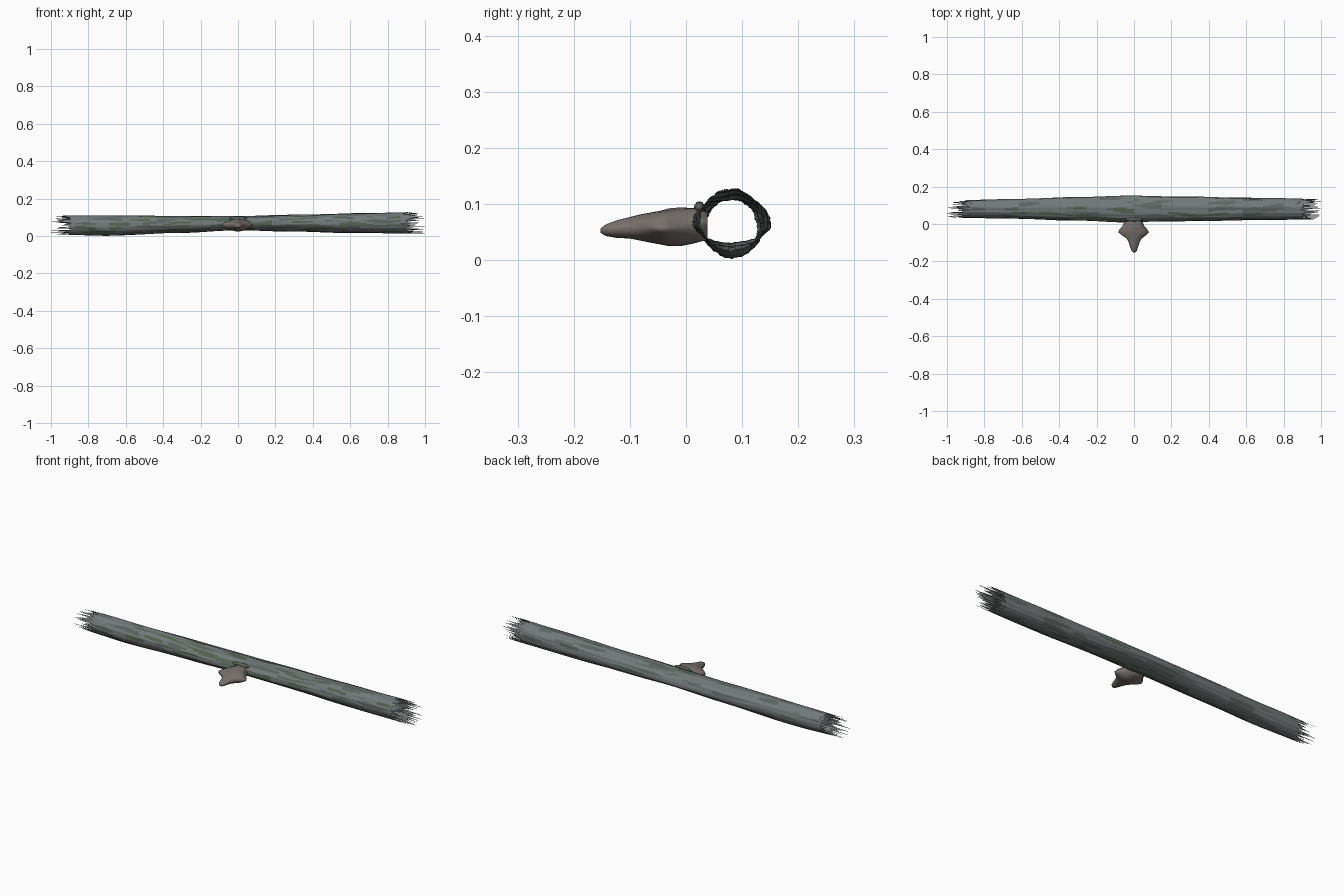
import bpy, bmesh, math, random
from mathutils import noise, Vector

if "Cube" in bpy.data.objects:
    bpy.data.objects.remove(bpy.data.objects["Cube"])
random.seed(4)


def material(name, col):
    m = bpy.data.materials.new(name)
    m.diffuse_color = (*col, 1)
    m.use_nodes = True
    m.node_tree.nodes["Principled BSDF"].inputs["Base Color"].default_value = m.diffuse_color
    return m


BARK = material("weathered_bark", (0.17, 0.19, 0.19))
DARK = material("damp_bark", (0.11, 0.13, 0.12))
MOSS = material("moss", (0.09, 0.125, 0.085))
WOOD = material("bare_wood", (0.19, 0.165, 0.155))


def finish(name, bm, mats, fix=False):
    if fix:
        bmesh.ops.recalc_face_normals(bm, faces=bm.faces)
    me = bpy.data.meshes.new(name)
    bm.to_mesh(me)
    bm.free()
    for m in mats:
        me.materials.append(m)
    for p in me.polygons:
        p.use_smooth = True
    ob = bpy.data.objects.new(name, me)
    bpy.context.collection.objects.link(ob)
    return ob


def lerp_table(table, t):
    t = max(table[0][0], min(table[-1][0], t))
    for a, b in zip(table, table[1:]):
        if t <= b[0]:
            f = (t - a[0]) / (b[0] - a[0])
            f = f * f * (3 - 2 * f)
            return [p + (q - p) * f for p, q in zip(a[1:], b[1:])]


# Hollow trunk outline: x, y low, y high, z low, z high
TRUNK = [(-1.0, .035, .126, .008, .108), (-.7, .030, .134, .003, .110),
         (-.3, .018, .146, .018, .108), (0, .010, .153, .031, .107),
         (.3, .016, .148, .024, .114), (.7, .022, .141, .016, .123),
         (1.0, .026, .134, .014, .129)]
N = 72
ridge = [random.uniform(-.035, .025) for _ in range(N)]


def shell(x, k):
    y0, y1, z0, z1 = lerp_table(TRUNK, x)
    a = 2 * math.pi * k / N
    c, s = math.cos(a), math.sin(a)
    r = .99 + ridge[int(k) % N] + .04 * noise.noise(Vector((x * 5, c * 2, s * 2)))
    return ((x, (y0 + y1) / 2 + (y1 - y0) / 2 * r * c,
             (z0 + z1) / 2 + (z1 - z0) / 2 * r * s))


bm = bmesh.new()
xs = [-.87 + 1.74 * i / 48 for i in range(49)]
rings = [[bm.verts.new(shell(x, k)) for k in range(N)] for x in xs]
for i in range(48):
    for k in range(N):
        j = (k + 1) % N
        f = bm.faces.new((rings[i][k], rings[i][j], rings[i + 1][j], rings[i + 1][k]))
        a = 2 * math.pi * k / N
        n = noise.noise(Vector((xs[i] * 6, math.cos(a) * 2.5, math.sin(a) * 2.5 + 7)))
        front = -math.cos(a) * .25 - abs(xs[i]) * .25
        f.material_index = 2 if n + front > .28 else (1 if n < -.28 else 0)

# Splintered ends: tapering fibres of random length continuing the shell
for side, ring in ((-1, rings[0]), (1, rings[-1])):
    for k in range(N):
        tip = random.choice((.91, .94, .96, .99)) + random.uniform(-.025, .01)
        mid = .87 + (tip - .87) * .6
        a, b = ring[k], ring[(k + 1) % N]

        def between(x, t):
            p, q = Vector(shell(side * x, k)), Vector(shell(side * x, (k + 1) % N))
            return bm.verts.new(p.lerp(q, t))
        m0, m1 = between(mid, .06), between(mid, .94)
        t0, t1 = between(tip, .3), between(tip, .65)
        for quad in ((a, b, m1, m0), (m0, m1, t1, t0)):
            bm.faces.new(quad if side > 0 else quad[::-1])
finish("hollow_trunk", bm, [BARK, DARK, MOSS], True)

# Broken branch stub: y, half width, z low, z high
STUB = [(.038, .045, .035, .090), (.015, .048, .029, .095), (-.01, .060, .027, .093),
        (-.03, .076, .028, .091), (-.045, .083, .030, .088), (-.06, .066, .032, .085),
        (-.08, .038, .034, .081), (-.10, .028, .037, .076), (-.125, .021, .040, .070),
        (-.143, .015, .044, .064), (-.152, .006, .049, .057)]
M = 28
bm = bmesh.new()
rings = []
for y, w, z0, z1 in STUB:
    ring = []
    for k in range(M):
        a = 2 * math.pi * k / M
        c, s = math.cos(a), math.sin(a)
        r = 1 + .16 * noise.noise(Vector((c * 1.6, y * 25, s * 1.6)))
        pinch = 1 - .35 * abs(c) ** 3 * min(1, w / .08)   # flatten the side prongs
        ring.append(bm.verts.new((w * c * r, y, (z0 + z1) / 2 + (z1 - z0) / 2 * s * r * pinch)))
    rings.append(ring)
for r0, r1 in zip(rings, rings[1:]):
    for k in range(M):
        j = (k + 1) % M
        bm.faces.new((r0[k], r0[j], r1[j], r1[k]))
bm.faces.new(rings[-1])
bm.faces.new(rings[0])
stub = finish("branch_stub", bm, [WOOD], True)

# Small bark knot above the stub
bm = bmesh.new()
bmesh.ops.create_icosphere(bm, subdivisions=2, radius=1)
for v in bm.verts:
    v.co = Vector((v.co.x * .05, .024 + v.co.y * .010, .094 + v.co.z * .011))
finish("bark_knot", bm, [DARK])
